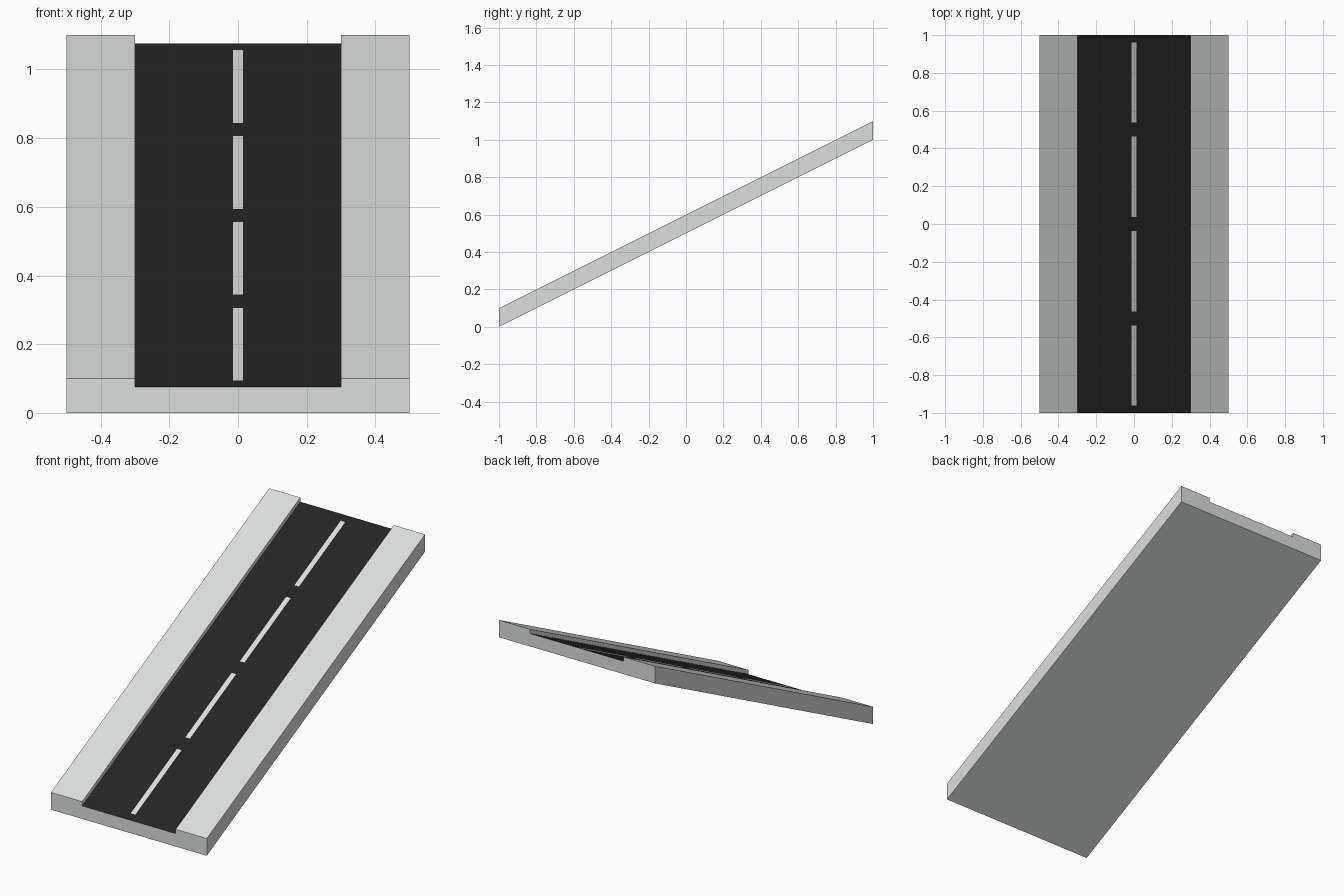
import bpy, bmesh

if "Cube" in bpy.data.objects:
    bpy.data.objects.remove(bpy.data.objects["Cube"])


def material(name, rgb):
    m = bpy.data.materials.new(name)
    m.diffuse_color = (*rgb, 1)
    m.use_nodes = True
    m.node_tree.nodes["Principled BSDF"].inputs["Base Color"].default_value = m.diffuse_color
    return m


concrete = material("light_concrete", (0.72, 0.735, 0.728))
asphalt = material("dark_asphalt", (0.018, 0.018, 0.018))

ROAD, KERB, TOP, LOW, DASH = 0.3, 0.5, 0.1, 0.075, 0.0145

# Cross-section of the ramp: raised kerbs beside a sunken road with a centre strip
section = [(-KERB, 0), (-KERB, TOP), (-ROAD, TOP), (-ROAD, LOW), (-DASH, LOW),
           (DASH, LOW), (ROAD, LOW), (ROAD, TOP), (KERB, TOP), (KERB, 0)]

# Stations along the ramp: ends plus the start and end of each lane dash
stations = [-1.0]
for i in range(4):
    mid = -0.75 + 0.5 * i
    stations += [mid - 0.212, mid + 0.212]
stations.append(1.0)

bm = bmesh.new()
rings = [[bm.verts.new((x, y, z + 0.5 * (y + 1))) for x, z in section]
         for y in stations]
n = len(section)
for s in range(len(rings) - 1):
    a, b = rings[s], rings[s + 1]
    for k in range(n):
        j = (k + 1) % n
        f = bm.faces.new((a[k], a[j], b[j], b[k]))
        # Road faces are asphalt, except the dashes in the centre strip
        if k in (3, 5) or (k == 4 and s % 2 == 0):
            f.material_index = 1
# End caps
bm.faces.new(rings[0])
bm.faces.new(rings[-1])
bmesh.ops.recalc_face_normals(bm, faces=bm.faces[:])

mesh = bpy.data.meshes.new("road_ramp")
bm.to_mesh(mesh)
bm.free()
mesh.materials.append(concrete)
mesh.materials.append(asphalt)
ramp = bpy.data.objects.new("road_ramp", mesh)
bpy.context.collection.objects.link(ramp)
